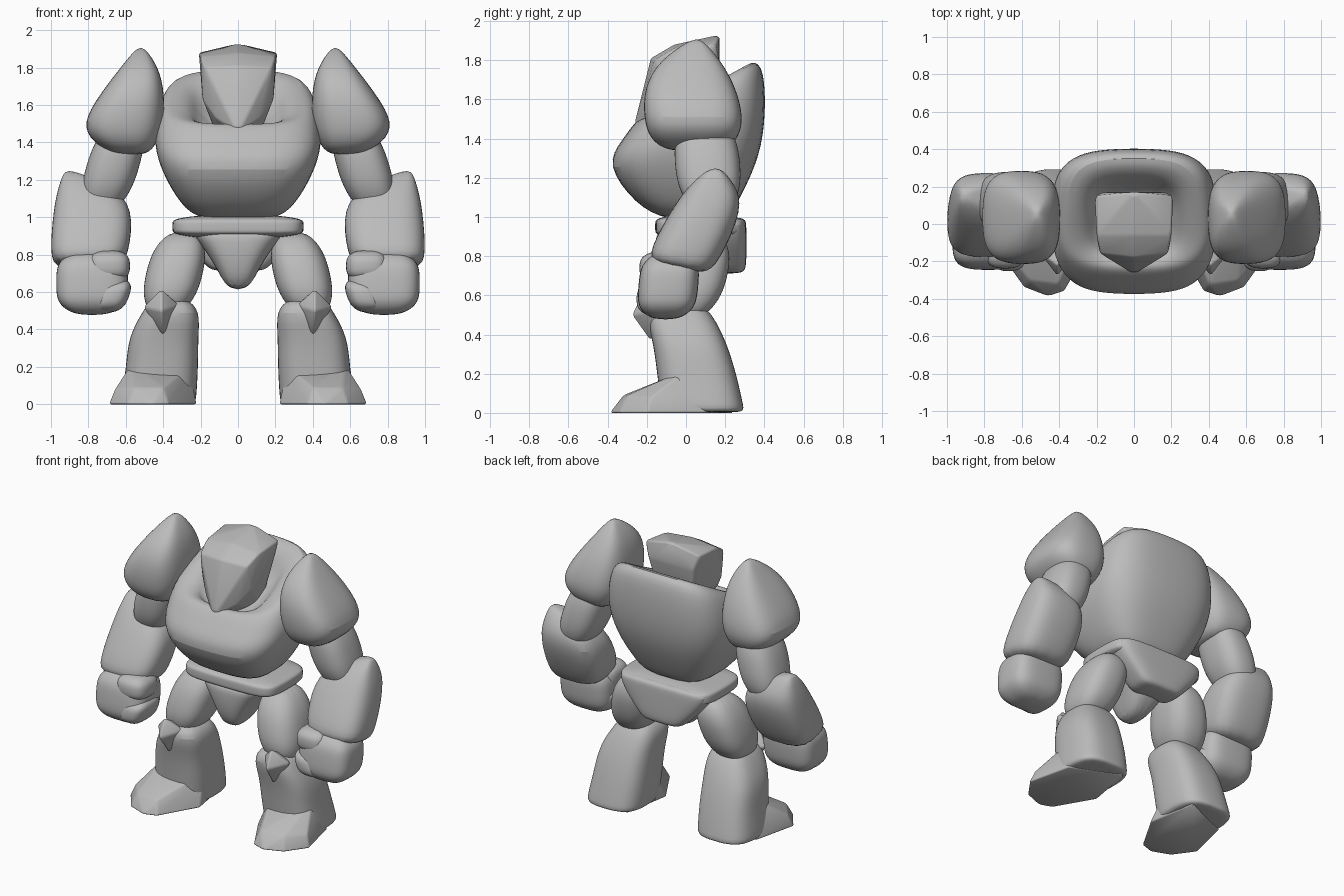
import bpy, bmesh, math
from mathutils import Vector

cube = bpy.data.objects.get("Cube")
if cube:
    bpy.data.objects.remove(cube, do_unlink=True)

GREY = (0.5, 0.5, 0.5, 1)
SIDES = 16
clay = bpy.data.materials.new("clay_grey")
clay.use_nodes = True
clay.diffuse_color = GREY
clay.node_tree.nodes["Principled BSDF"].inputs["Base Color"].default_value = GREY


def finish(name, bm, side):
    """Place the part on its own side and turn it into a smooth shaded object."""
    for vert in bm.verts:
        vert.co.x *= side
    bmesh.ops.recalc_face_normals(bm, faces=bm.faces)
    mesh = bpy.data.meshes.new(name)
    bm.to_mesh(mesh)
    bm.free()
    mesh.materials.append(clay)
    obj = bpy.data.objects.new(name, mesh)
    bpy.context.collection.objects.link(obj)
    bpy.ops.object.select_all(action='DESELECT')
    obj.select_set(True)
    bpy.context.view_layer.objects.active = obj
    bpy.ops.object.shade_smooth_by_angle(angle=math.radians(60))
    return obj


def ring(z, inner, outer, front, back, slope=0):
    """One cross-section: centre, half size and the rise towards the back."""
    centre = Vector((inner + outer, front + back, z + z)) / 2
    return centre, (outer - inner) / 2, (back - front) / 2, slope


def body_ring(z, half, front, back, slope=0):
    """A cross-section centred on the body's middle plane."""
    return ring(z, -half, half, front, back, slope)


def signed_power(value, power):
    return math.copysign(abs(value) ** (2 / power), value)


def loft(name, rings, power=3, side=1):
    """Skin rounded-box cross-sections and smooth the result."""
    bm = bmesh.new()
    loops = []
    for centre, half_x, half_y, slope in rings:
        loop = []
        for i in range(SIDES):
            angle = math.tau * (i + 0.5) / SIDES
            dx = half_x * signed_power(math.cos(angle), power)
            dy = half_y * signed_power(math.sin(angle), power)
            loop.append(bm.verts.new(centre + Vector((dx, dy, slope * dy))))
        loops.append(loop)
    for low, high in zip(loops, loops[1:]):
        for i in range(SIDES):
            bm.faces.new((low[i - 1], low[i], high[i], high[i - 1]))
    bm.faces.new(loops[0])
    bm.faces.new(loops[-1])
    rounding = finish(name, bm, side).modifiers.new("rounding", 'SUBSURF')
    rounding.levels = rounding.render_levels = 2


def block(name, centre, size, lean=(0, 0), power=3, side=1):
    """Rounded block; lean is how far the top shifts relative to the bottom."""
    centre, half = Vector(centre), Vector(size) / 2
    rings = []
    for step in range(-3, 4):
        t = step / 3
        swell = max(0.5, (1 - abs(t) ** power) ** (1 / power))
        offset = Vector((lean[0] * t / 2, lean[1] * t / 2, half.z * t))
        rings.append((centre + offset, half.x * swell, half.y * swell, 0))
    loft(name, rings, power, side)


def hull(name, points, side=1, mirrored=False):
    """Faceted convex block with softened edges."""
    bm = bmesh.new()
    for x, y, z in points:
        for sign in ((1, -1) if mirrored and x else (1,)):
            bm.verts.new((sign * x, y, z))
    bmesh.ops.convex_hull(bm, input=bm.verts)
    bmesh.ops.dissolve_limit(bm, angle_limit=0.1, verts=bm.verts, edges=bm.edges)
    bmesh.ops.bevel(bm, geom=bm.edges[:], offset=0.012, segments=3, profile=0.5, affect='EDGES')
    finish(name, bm, side)


# Torso with a sunken, forward-sloping collar
loft("torso", [
    body_ring(z=0.98, half=0.2, front=-0.1, back=0.21),
    body_ring(z=1.06, half=0.31, front=-0.26, back=0.26),
    body_ring(z=1.27, half=0.43, front=-0.42, back=0.37),
    body_ring(z=1.43, half=0.46, front=-0.33, back=0.41, slope=0.1),
    body_ring(z=1.6, half=0.43, front=-0.26, back=0.41, slope=0.32),
    body_ring(z=1.66, half=0.37, front=-0.22, back=0.37, slope=0.55),
    body_ring(z=1.61, half=0.25, front=-0.18, back=0.24, slope=0.6),
    body_ring(z=1.48, half=0.2, front=-0.15, back=0.2, slope=0.4)], power=3.2)

# Wedge-shaped head with a pointed chin
hull("head", [
    (0.18, -0.16, 1.8), (0, -0.18, 1.81), (0.2, -0.06, 1.86), (0, -0.06, 1.88),
    (0.21, 0.15, 1.88), (0, 0.17, 1.93), (0.19, -0.12, 1.63), (0.12, -0.18, 1.53),
    (0, -0.27, 1.45), (0.17, 0.17, 1.78), (0.1, 0.1, 1.4)], mirrored=True)

# Belt, rear plate and tapering loin guard
block("belt", centre=(0, 0.07, 0.95), size=(0.71, 0.46, 0.13), power=5)
loft("rear_plate", [
    body_ring(z=1, half=0.3, front=0.1, back=0.3),
    body_ring(z=0.97, half=0.35, front=0.08, back=0.31),
    body_ring(z=0.87, half=0.3, front=0.08, back=0.31),
    body_ring(z=0.74, half=0.17, front=0.1, back=0.31),
    body_ring(z=0.71, half=0.14, front=0.13, back=0.29)], power=4)
loft("loin_guard", [
    body_ring(z=0.95, half=0.28, front=-0.15, back=0.25),
    body_ring(z=0.88, half=0.22, front=-0.16, back=0.25),
    body_ring(z=0.74, half=0.12, front=-0.15, back=0.2),
    body_ring(z=0.61, half=0.06, front=-0.1, back=0.05)])

for label, side in (("left", 1), ("right", -1)):
    # Arm, from the peaked shoulder guard down to the fist
    loft(label + "_shoulder_guard", [
        ring(z=1.91, inner=0.5, outer=0.54, front=0.03, back=0.08),
        ring(z=1.8, inner=0.42, outer=0.63, front=-0.14, back=0.18),
        ring(z=1.66, inner=0.39, outer=0.74, front=-0.22, back=0.26),
        ring(z=1.5, inner=0.39, outer=0.84, front=-0.22, back=0.3),
        ring(z=1.4, inner=0.43, outer=0.78, front=-0.19, back=0.27),
        ring(z=1.33, inner=0.48, outer=0.66, front=-0.1, back=0.2)], side=side)
    block(label + "_upper_arm", centre=(0.67, 0.11, 1.27), size=(0.29, 0.34, 0.5),
          lean=(-0.14, -0.04), power=2.6, side=side)
    loft(label + "_forearm", [
        ring(z=1.25, inner=0.88, outer=0.93, front=0.12, back=0.18),
        ring(z=1.17, inner=0.67, outer=0.96, front=0.02, back=0.25),
        ring(z=1.05, inner=0.55, outer=0.99, front=-0.07, back=0.3),
        ring(z=0.8, inner=0.58, outer=1.01, front=-0.19, back=0.17, slope=-0.2),
        ring(z=0.73, inner=0.63, outer=0.98, front=-0.18, back=0.1, slope=-0.2)], side=side)
    block(label + "_fist", centre=(0.78, -0.09, 0.65), size=(0.39, 0.31, 0.35),
          lean=(0, 0.03), power=3.5, side=side)
    block(label + "_thumb", centre=(0.69, -0.12, 0.74), size=(0.23, 0.24, 0.17), side=side)
    block(label + "_curled_fingers", centre=(0.67, -0.12, 0.58), size=(0.18, 0.27, 0.18),
          lean=(-0.06, 0), side=side)

    # Leg, from the thigh down to the foot
    block(label + "_thigh", centre=(0.34, 0.03, 0.7), size=(0.31, 0.37, 0.45),
          lean=(-0.1, 0.1), power=2.6, side=side)
    loft(label + "_boot", [
        ring(z=0.57, inner=0.27, outer=0.46, front=-0.15, back=0.07),
        ring(z=0.5, inner=0.2, outer=0.51, front=-0.21, back=0.14),
        ring(z=0.36, inner=0.21, outer=0.59, front=-0.17, back=0.21),
        ring(z=0.2, inner=0.21, outer=0.6, front=-0.15, back=0.26),
        ring(z=0.02, inner=0.22, outer=0.63, front=-0.13, back=0.3),
        ring(z=0, inner=0.23, outer=0.62, front=-0.12, back=0.3)], side=side)
    hull(label + "_knee_guard", [
        (0.41, -0.22, 0.62), (0.31, -0.15, 0.53), (0.51, -0.15, 0.52),
        (0.41, -0.28, 0.5), (0.4, -0.18, 0.36), (0.4, -0.05, 0.52)], side=side)
    hull(label + "_foot", [
        (0.28, 0.25, 0), (0.22, -0.1, 0), (0.37, -0.36, 0), (0.46, -0.39, 0),
        (0.59, -0.34, 0), (0.69, -0.2, 0), (0.62, 0.1, 0), (0.26, 0, 0.2),
        (0.57, 0, 0.22), (0.4, -0.32, 0.09), (0.56, -0.3, 0.09), (0.66, -0.18, 0.08)], side=side)
